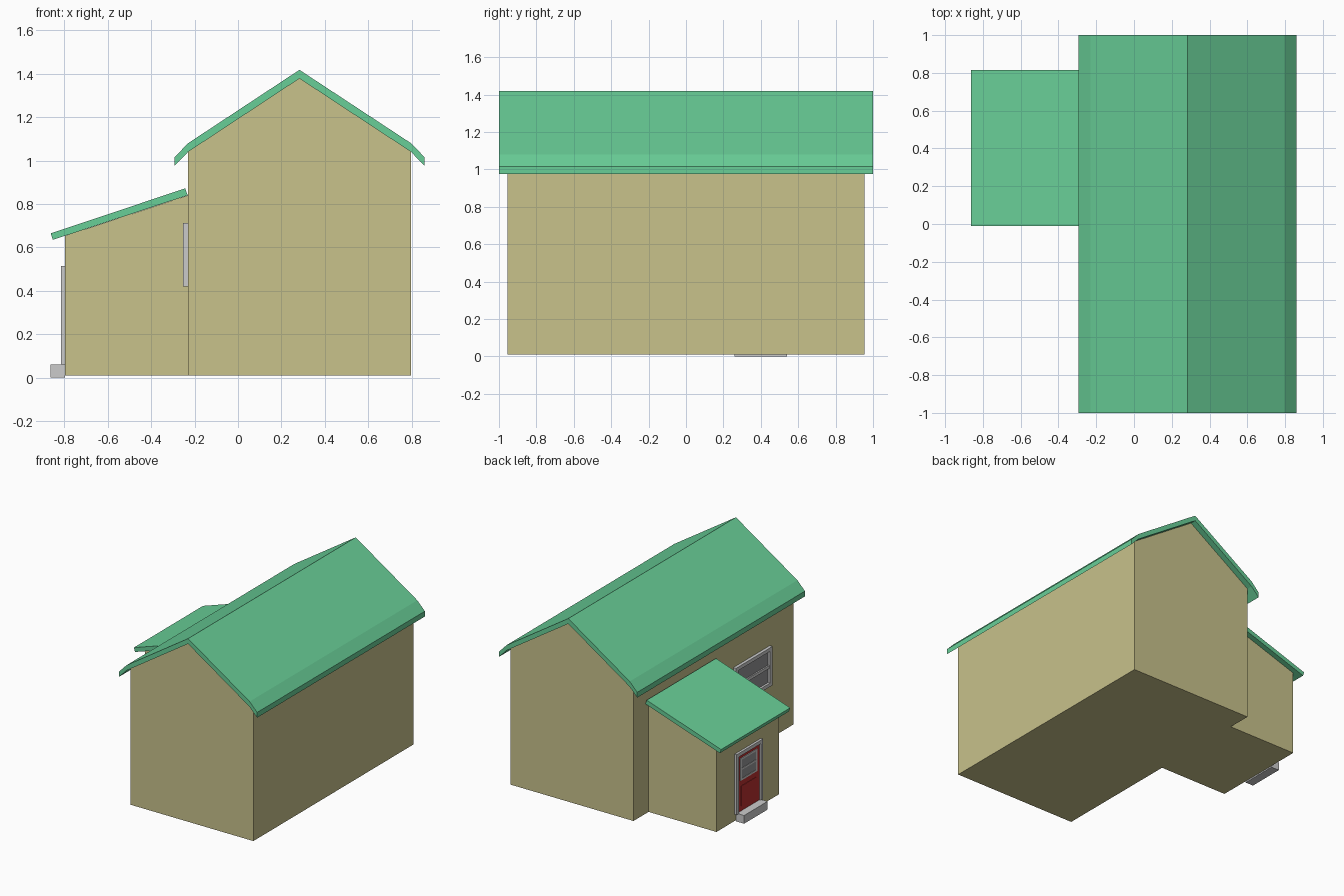
import bpy, bmesh

if "Cube" in bpy.data.objects:
    bpy.data.objects.remove(bpy.data.objects["Cube"])


def material(name, rgb):
    m = bpy.data.materials.new(name)
    m.diffuse_color = (*rgb, 1)
    m.use_nodes = True
    m.node_tree.nodes["Principled BSDF"].inputs["Base Color"].default_value = m.diffuse_color
    return m


WALL = material("wall_paint", (0.58, 0.54, 0.26))
ROOF = material("roof_green", (0.14, 0.62, 0.31))
RED = material("door_red", (0.5, 0.03, 0.03))
GLASS = material("glass_grey", (0.3, 0.3, 0.31))


def finish(name, bm, mat):
    bmesh.ops.recalc_face_normals(bm, faces=bm.faces)
    me = bpy.data.meshes.new(name)
    bm.to_mesh(me)
    bm.free()
    if mat:
        me.materials.append(mat)
    ob = bpy.data.objects.new(name, me)
    bpy.context.collection.objects.link(ob)
    return ob


def extrude(name, profile, y0, y1, mat=None):
    """Extrude an xz profile along y."""
    bm = bmesh.new()
    face = bm.faces.new([bm.verts.new((x, y0, z)) for x, z in profile])
    geom = bmesh.ops.extrude_face_region(bm, geom=[face])["geom"]
    moved = [v for v in geom if isinstance(v, bmesh.types.BMVert)]
    bmesh.ops.translate(bm, verts=moved, vec=(0, y1 - y0, 0))
    return finish(name, bm, mat)


def box(name, x, y, z, mat=None):
    return extrude(name, [(x[0], z[0]), (x[1], z[0]), (x[1], z[1]), (x[0], z[1])], y[0], y[1], mat)


def frame(name, x, y, z, w, bottom=True):
    """Rectangular frame on a wall facing -x."""
    for side, ys in (("right", (y[0], y[0] + w)), ("left", (y[1] - w, y[1]))):
        box(f"{name}_{side}", x, ys, z)
    inner = (y[0] + w, y[1] - w)
    box(name + "_top", x, inner, (z[1] - w, z[1]))
    if bottom:
        box(name + "_bottom", x, inner, (z[0], z[0] + w))


# Main house and its flared gable roof
extrude("main_walls", [(-0.23, 0.01), (0.797, 0.01), (0.797, 1.04), (0.283, 1.378), (-0.23, 1.04)],
        -0.955, 0.955, WALL)
under = [(-0.293, 0.975), (-0.23, 1.04), (0.283, 1.378), (0.797, 1.04), (0.86, 0.975)]
over = [(x, z + 0.04) for x, z in reversed(under)]
extrude("main_roof", under + over, -1, 1, ROOF)

# Porch and its lean-to roof
extrude("porch_walls", [(-0.797, 0.01), (-0.23, 0.01), (-0.23, 0.84), (-0.797, 0.653)],
        0.03, 0.775, WALL)
extrude("porch_roof", [(-0.853, 0.635), (-0.232, 0.84), (-0.243, 0.872), (-0.863, 0.665)],
        -0.01, 0.815, ROOF)

# Door with frame, glazing and lower panel
frame("door_frame", (-0.815, -0.797), (0.245, 0.56), (0.06, 0.515), 0.027, bottom=False)
box("door_leaf", (-0.803, -0.797), (0.272, 0.533), (0.06, 0.488), RED)
box("door_glass", (-0.805, -0.797), (0.315, 0.49), (0.305, 0.45), GLASS)
frame("door_glass_trim", (-0.808, -0.797), (0.303, 0.502), (0.293, 0.462), 0.014)
box("door_glazing_bar", (-0.808, -0.797), (0.317, 0.488), (0.371, 0.384))
box("door_panel", (-0.806, -0.797), (0.315, 0.49), (0.1, 0.25), RED)
box("door_step", (-0.863, -0.797), (0.26, 0.54), (0, 0.062))

# Window on the main wall
frame("window_frame", (-0.253, -0.23), (-0.67, -0.235), (0.42, 0.713), 0.027)
box("window_glass", (-0.236, -0.23), (-0.643, -0.262), (0.447, 0.686), GLASS)
box("window_bar", (-0.246, -0.23), (-0.643, -0.262), (0.555, 0.578))
